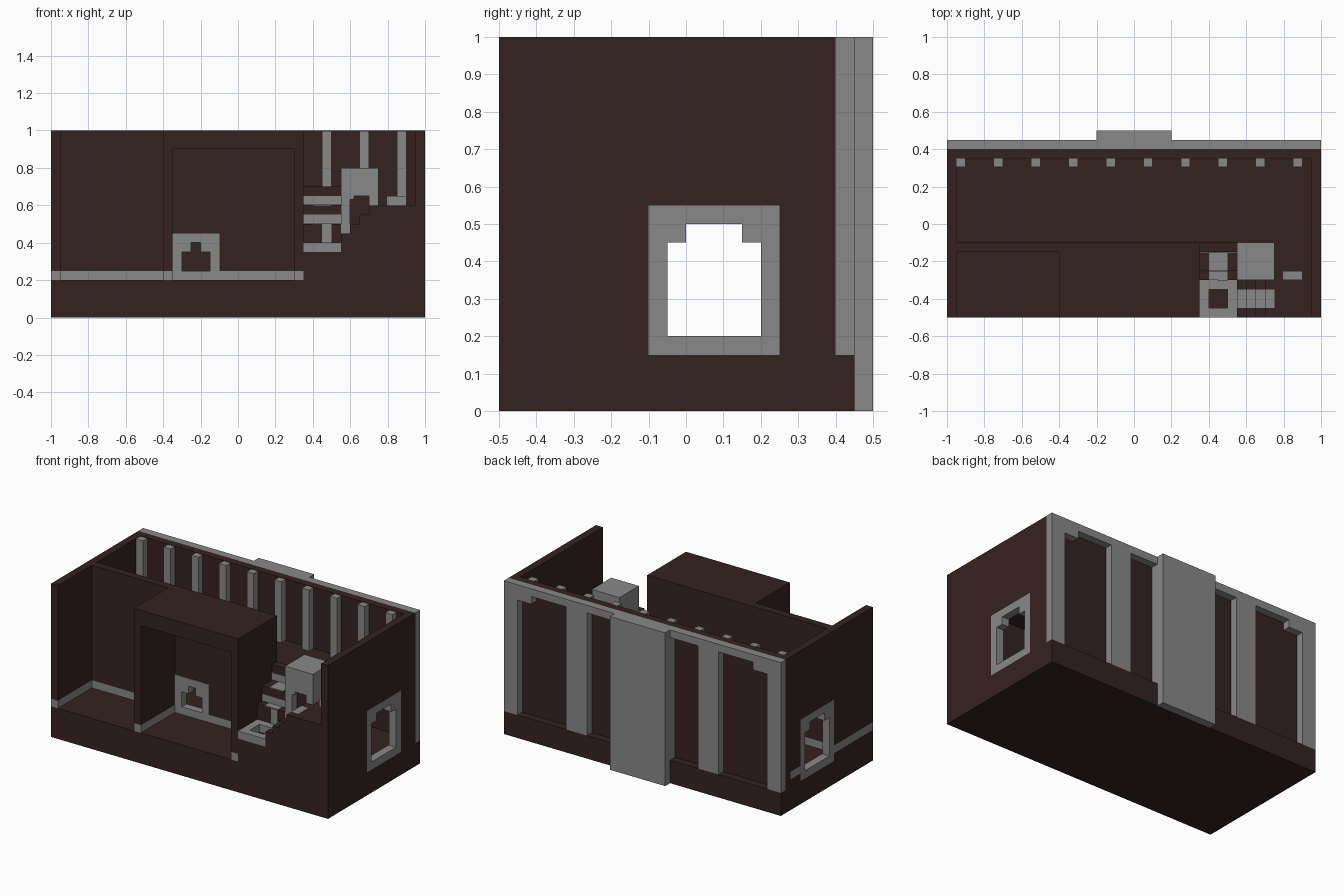
import bpy
import bmesh

cube = bpy.data.objects.get("Cube")
if cube:
    bpy.data.objects.remove(cube, do_unlink=True)


def material(name, rgb):
    m = bpy.data.materials.new(name)
    m.use_nodes = True
    m.diffuse_color = (*rgb, 1)
    m.node_tree.nodes["Principled BSDF"].inputs["Base Color"].default_value = (*rgb, 1)
    return m


DARK = material("dark_brown", (0.036, 0.016, 0.016))
GREY = material("stone_grey", (0.25, 0.25, 0.25))


def build(name, mat, *boxes):
    """One object from boxes given as x0, x1, y0, y1, z0, z1."""
    bm = bmesh.new()
    for x0, x1, y0, y1, z0, z1 in boxes:
        verts = bmesh.ops.create_cube(bm, size=1)["verts"]
        for v in verts:
            v.co.x = x1 if v.co.x > 0 else x0
            v.co.y = y1 if v.co.y > 0 else y0
            v.co.z = z1 if v.co.z > 0 else z0
    mesh = bpy.data.meshes.new(name)
    bm.to_mesh(mesh)
    bm.free()
    mesh.materials.append(mat)
    obj = bpy.data.objects.new(name, mesh)
    bpy.context.collection.objects.link(obj)
    return obj


# Base and back wall
build("ground_slab", DARK, (-1, 1, -.5, .4, 0, .15), (-.95, .95, -.5, .35, .15, .2),
      (-1, 1, .4, .45, 0, .15))
build("back_wall", DARK, (-1, 1, .35, .4, .15, 1))

# Side walls with a framed window in each; the right one holds a skirting strip
for side, name in ((-1, "right"), (1, "left")):
    x0, x1 = sorted((side, side * .95))
    low = .25 if side < 0 else .15
    walls = [(x0, x1, -.5, -.1, low, .55), (x0, x1, .25, .35, low, .55),
             (x0, x1, -.5, .35, .55, 1)]
    if side < 0:
        walls += [(x0, x1, -.5, -.1, .15, .2), (x0, x1, .25, .35, .15, .2)]
        build("right_wall_skirting", GREY, (x0, x1, -.5, -.1, .2, .25),
              (x0, x1, .25, .35, .2, .25))
    build(name + "_wall", DARK, *walls)
    build(name + "_window_frame", GREY,
          (x0, x1, -.1, .25, .15, .2), (x0, x1, -.1, -.05, .2, .55),
          (x0, x1, .2, .25, .2, .55), (x0, x1, -.05, .2, .5, .55),
          (x0, x1, -.05, 0, .45, .5), (x0, x1, .15, .2, .45, .5))

# Gallery floor above the passage, with its row of posts
build("gallery_floor", DARK, (-.95, .95, -.1, .35, .55, .6))
build("gallery_posts", GREY,
      *[(-.95 + i * .2, -.9 + i * .2, .305, .35, .6, .998) for i in range(10)])

# Open room and the roofed room beside it, with a doorway in the rear wall
build("room_walls", DARK,
      (-.95, -.4, -.15, -.1, .25, 1), (-.4, -.35, -.5, -.1, .25, 1),
      (.3, .35, -.5, -.1, .25, 1), (-.35, .3, -.5, -.1, .9, 1),
      (-.35, .3, -.15, -.1, .45, .9), (-.1, .3, -.15, -.1, .25, .45))
build("room_skirting", GREY,
      (-.95, -.4, -.15, -.1, .2, .25), (-.4, -.35, -.5, -.1, .2, .25),
      (.3, .35, -.5, -.1, .2, .25), (-.35, .3, -.15, -.1, .2, .25))
build("doorway_frame", GREY,
      (-.35, -.3, -.155, -.1, .25, .45), (-.15, -.1, -.155, -.1, .25, .45),
      (-.3, -.15, -.155, -.1, .4, .45), (-.3, -.25, -.155, -.1, .35, .4),
      (-.2, -.15, -.155, -.1, .35, .4))

# Landing with a square ring
build("stair_base", DARK, (.35, .95, -.5, -.1, .2, .35))
build("landing_ring", GREY,
      (.35, .4, -.5, -.3, .35, .4), (.5, .55, -.5, -.3, .35, .4),
      (.4, .5, -.5, -.45, .35, .4), (.4, .5, -.35, -.3, .35, .4))

# Lower flight climbs sideways with a grey runner
steps, runner = [], []
for i in range(4):
    x, h = .55 + i * .05, .45 + i * .05
    steps += [(x, x + .05, -.5, -.45, .35, h), (x, x + .05, -.35, -.3, .35, h),
              (x, x + .05, -.45, -.35, .35, h - .05)]
    runner.append((x, x + .05, -.45, -.35, h - .05, h))
build("lower_flight", DARK, *steps)
build("lower_runner", GREY, *runner)
build("upper_landing", DARK, (.75, .95, -.5, -.1, .35, .6))

# Upper flight climbs to the back with grey risers and a runner
build("upper_flight", DARK, (.35, .55, -.3, -.1, .35, .5),
      (.35, .55, -.25, -.1, .5, .6), (.35, .55, -.15, -.1, .6, .7))
build("upper_runner", GREY, (.4, .5, -.3, -.25, .5, .504),
      (.4, .5, -.25, -.15, .6, .604), (.45, .5, -.305, -.3, .4, .5))
build("upper_risers", GREY,
      (.35, .55, -.255, -.25, .504, .55), (.35, .55, -.155, -.15, .604, .65))

# Stone booth with an arched front
build("booth", GREY, (.55, .75, -.3, -.1, .65, .8), (.55, .6, -.3, -.1, .35, .65),
      (.7, .75, -.3, -.1, .35, .65), (.6, .62, -.3, -.25, .63, .65))
build("booth_inside", DARK, (.6, .7, -.25, -.1, .35, .65))
build("low_bench", GREY, (.795, .9, -.3, -.25, .6, .65))

# Back facade: pilasters, cornice, corner brackets and the central stack
facade = [(-1, 1, .4, .45, .95, 1)]
for s in (-1, 1):
    for a, b, z0, z1 in ((.9, 1, .15, .95), (.4, .55, .15, .95), (.8, .9, .9, .95)):
        x0, x1 = sorted((s * a, s * b))
        facade.append((x0, x1, .4, .45, z0, z1))
build("back_facade", GREY, *facade)
build("central_stack", GREY, (-.2, .2, .45, .5, 0, 1), (-.2, .2, .4, .45, .15, .95))
